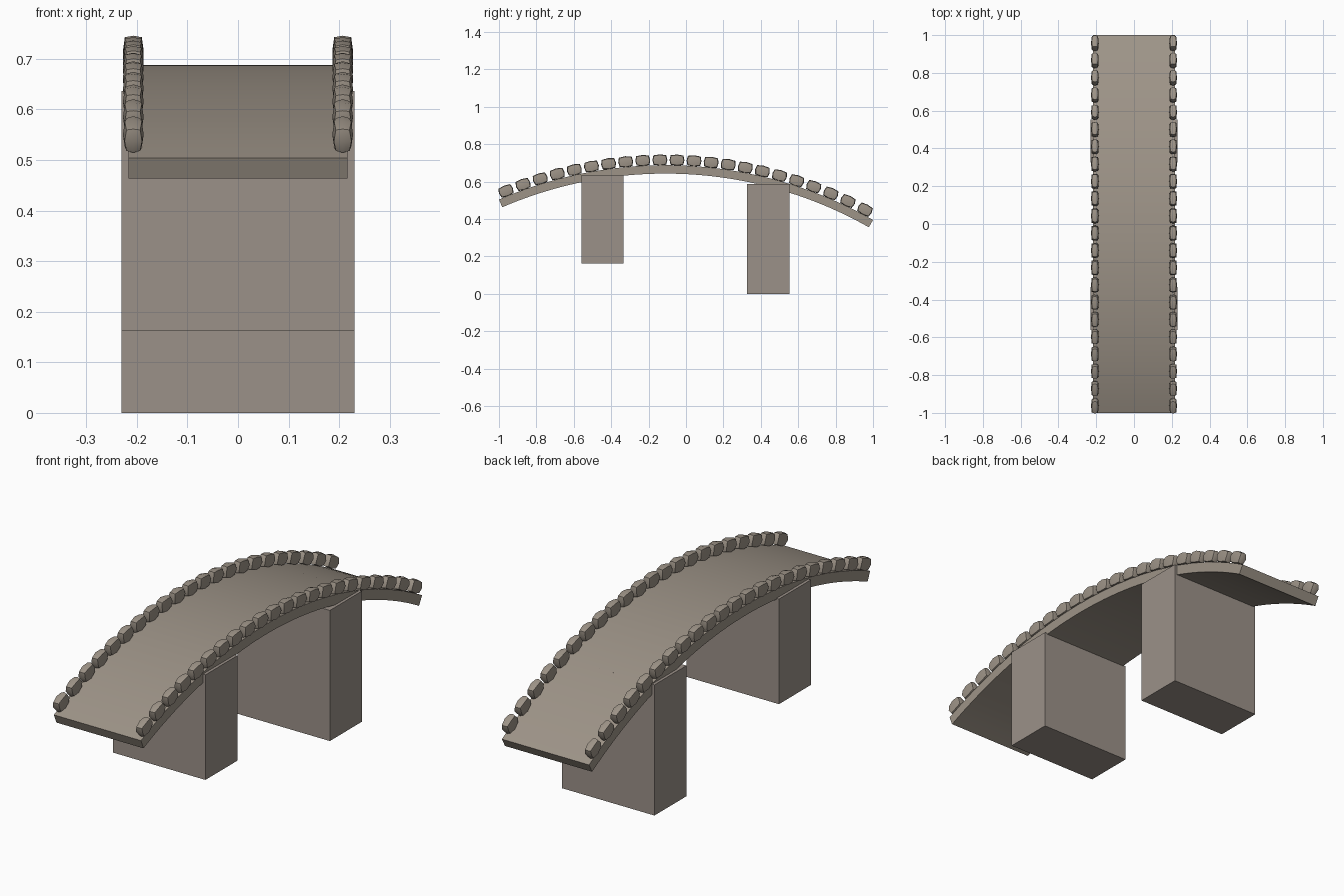
import bpy, bmesh, math
from mathutils import Matrix, Vector

if "Cube" in bpy.data.objects:
    bpy.data.objects.remove(bpy.data.objects["Cube"])

# Arc of the bridge, in the y-z plane
RADIUS, MID_Y, CREST = 2.25, -0.11, 0.688
CENTRE_Z = CREST - RADIUS
START = math.asin((-1 - MID_Y) / RADIUS)
END = math.asin((1 - MID_Y) / RADIUS)


def material(name, colour):
    m = bpy.data.materials.new(name)
    m.diffuse_color = (*colour, 1)
    m.use_nodes = True
    m.node_tree.nodes["Principled BSDF"].inputs["Base Color"].default_value = m.diffuse_color
    return m


deck_mat = material("warm_stone", (0.34, 0.295, 0.245))
pier_mat = material("grey_stone", (0.33, 0.285, 0.25))


def arc(t, r, x=0.0):
    return Vector((x, MID_Y + r * math.sin(t), CENTRE_Z + r * math.cos(t)))


def finish(bm, name, mat, smooth=None):
    bmesh.ops.recalc_face_normals(bm, faces=bm.faces[:])
    mesh = bpy.data.meshes.new(name)
    bm.to_mesh(mesh)
    bm.free()
    mesh.materials.append(mat)
    ob = bpy.data.objects.new(name, mesh)
    bpy.context.collection.objects.link(ob)
    if smooth is not None:
        bpy.ops.object.select_all(action='DESELECT')
        ob.select_set(True)
        bpy.context.view_layer.objects.active = ob
        bpy.ops.object.shade_smooth_by_angle(angle=math.radians(smooth))
    return ob


# Curved deck slab: a rectangle swept along the arc
bm = bmesh.new()
SEGMENTS = 44
rings = []
for i in range(SEGMENTS + 1):
    t = START + (END - START) * i / SEGMENTS
    rings.append([bm.verts.new(arc(t, RADIUS + dr, x)) for x, dr in
                  ((-0.217, 0), (0.217, 0), (0.217, -0.045), (-0.217, -0.045))])
for a, b in zip(rings, rings[1:]):
    for k in range(4):
        bm.faces.new((a[k], a[(k + 1) % 4], b[(k + 1) % 4], b[k]))
bm.faces.new(rings[0])
bm.faces.new(rings[-1])
finish(bm, "deck", deck_mat, 30)


# Two block piers of different height
def pier(name, y0, y1, z0, z1):
    bm = bmesh.new()
    bmesh.ops.create_cube(bm, size=1)
    bmesh.ops.scale(bm, vec=(0.46, y1 - y0, z1 - z0), verts=bm.verts[:])
    bmesh.ops.translate(bm, vec=(0, (y0 + y1) / 2, (z0 + z1) / 2), verts=bm.verts[:])
    finish(bm, name, pier_mat)


pier("front_pier", -0.56, -0.333, 0.163, 0.636)
pier("back_pier", 0.325, 0.553, 0.0, 0.588)


# Pillow-shaped kerb stone with its base at the origin
def stone_mesh():
    bm = bmesh.new()
    bmesh.ops.create_cube(bm, size=2)
    bmesh.ops.subdivide_edges(bm, edges=bm.edges[:], cuts=1, use_grid_fill=True)
    for v in bm.verts:
        x, y, z = v.co
        v.co = (x * (1 - 0.16 * abs(y) - 0.18 * abs(z)) * 0.0205,
                y * (1 - 0.08 * abs(x) - 0.15 * abs(z)) * 0.040,
                z * (1 - 0.10 * abs(x) - 0.16 * abs(y)) * 0.030 + 0.028)
    mesh = bpy.data.meshes.new("kerb_stone")
    bm.to_mesh(mesh)
    bm.free()
    return mesh


# Rows of kerb stones along both edges
COUNT = 22
stone = stone_mesh()
for side, name in ((-1, "left_kerb_stones"), (1, "right_kerb_stones")):
    bm = bmesh.new()
    for i in range(COUNT):
        y = -0.952 + 1.896 * i / (COUNT - 1)
        t = math.asin((y - MID_Y) / RADIUS)
        place = Matrix.Translation(arc(t, RADIUS, side * 0.207)) @ Matrix.Rotation(-t, 4, 'X')
        first = len(bm.verts)
        bm.from_mesh(stone)
        bm.verts.ensure_lookup_table()
        bmesh.ops.transform(bm, matrix=place, verts=bm.verts[first:])
    finish(bm, name, deck_mat, 30)
bpy.data.meshes.remove(stone)
